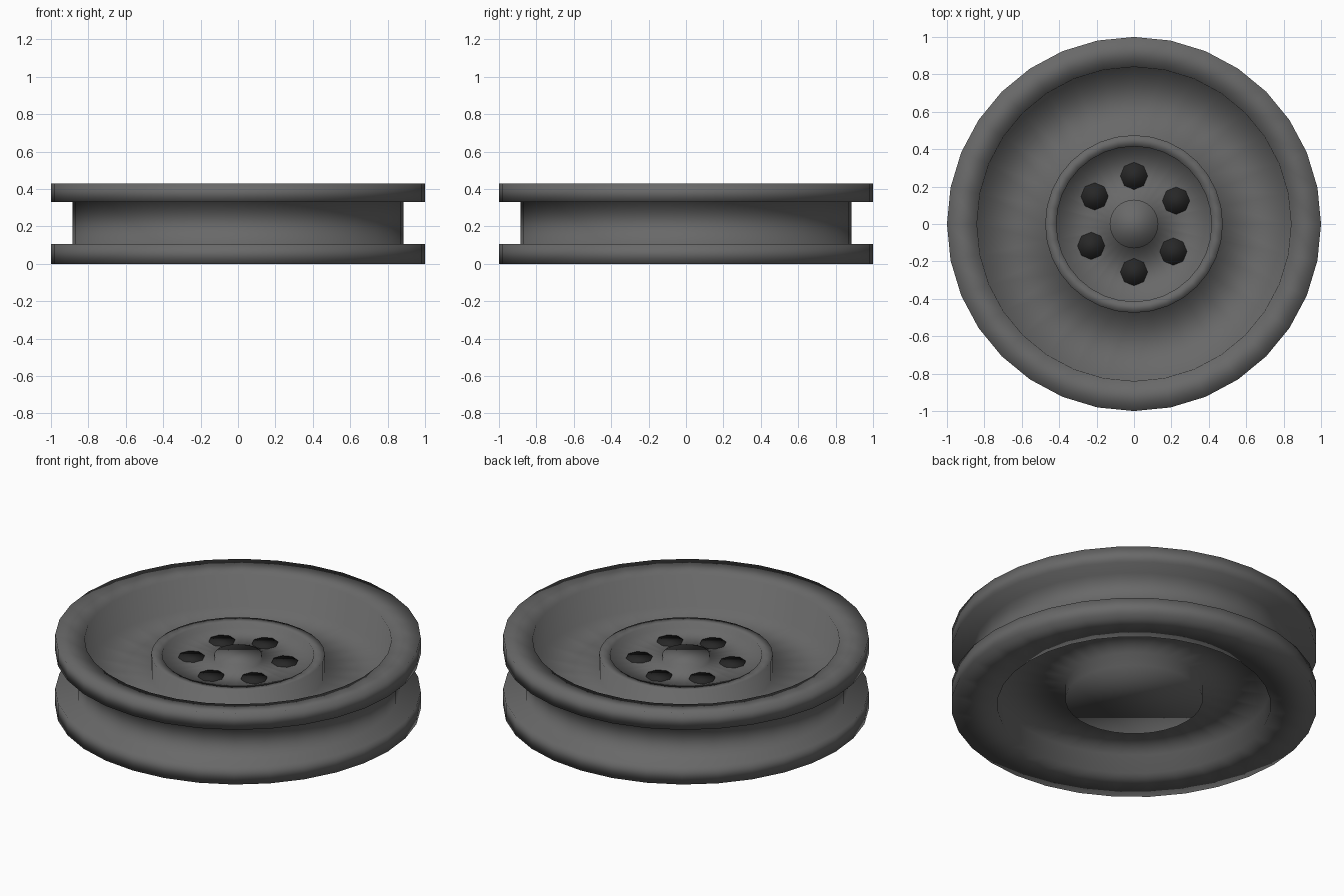
import bpy, bmesh
from math import sin, cos, pi, radians

if "Cube" in bpy.data.objects:
    bpy.data.objects.remove(bpy.data.objects["Cube"])


def material(name, v):
    m = bpy.data.materials.new(name)
    m.diffuse_color = (v, v, v, 1)
    m.use_nodes = True
    m.node_tree.nodes["Principled BSDF"].inputs["Base Color"].default_value = m.diffuse_color
    return m


def lathe(name, profile, n, mat, centre=(0, 0, 0)):
    """Revolve (radius, z) points about z; first and last rings are capped."""
    bm = bmesh.new()
    rings = [[bm.verts.new((r * cos(2 * pi * i / n), r * sin(2 * pi * i / n), z))
              for i in range(n)] for r, z in profile]
    for a, b in zip(rings, rings[1:]):
        for i in range(n):
            j = (i + 1) % n
            bm.faces.new((a[i], a[j], b[j], b[i]))
    bm.faces.new(rings[0])
    bm.faces.new(rings[-1])
    bmesh.ops.recalc_face_normals(bm, faces=bm.faces[:])
    for f in bm.faces:
        f.smooth = True
    me = bpy.data.meshes.new(name)
    bm.to_mesh(me)
    bm.free()
    me.materials.append(mat)
    ob = bpy.data.objects.new(name, me)
    ob.location = centre
    bpy.context.collection.objects.link(ob)
    return ob


metal = material("dark_metal", 0.14)
black = material("black", 0.02)

# Wheel body: underside boss, rear recess, grooved rim, front dish, hub, centre cap
lathe("wheel_rim", [
    (0.376, 0.04), (0.376, 0.12), (0.748, 0.12), (0.748, 0.005),
    (1.0, 0.0), (1.0, 0.105), (0.885, 0.105), (0.885, 0.33),
    (1.0, 0.33), (1.0, 0.43), (0.84, 0.41), (0.835, 0.22),
    (0.475, 0.2), (0.475, 0.322), (0.415, 0.318), (0.415, 0.287),
    (0.13, 0.287), (0.13, 0.32)], 32, metal)

# Six lug bolts, slightly uneven spacing
for k, a in enumerate((29, 90, 145, 207, 270, 325)):
    t = radians(a)
    lathe(f"lug_bolt_{k + 1}", [(0.073, 0.27), (0.073, 0.291)], 8, black,
          (0.257 * cos(t), 0.257 * sin(t), 0))
